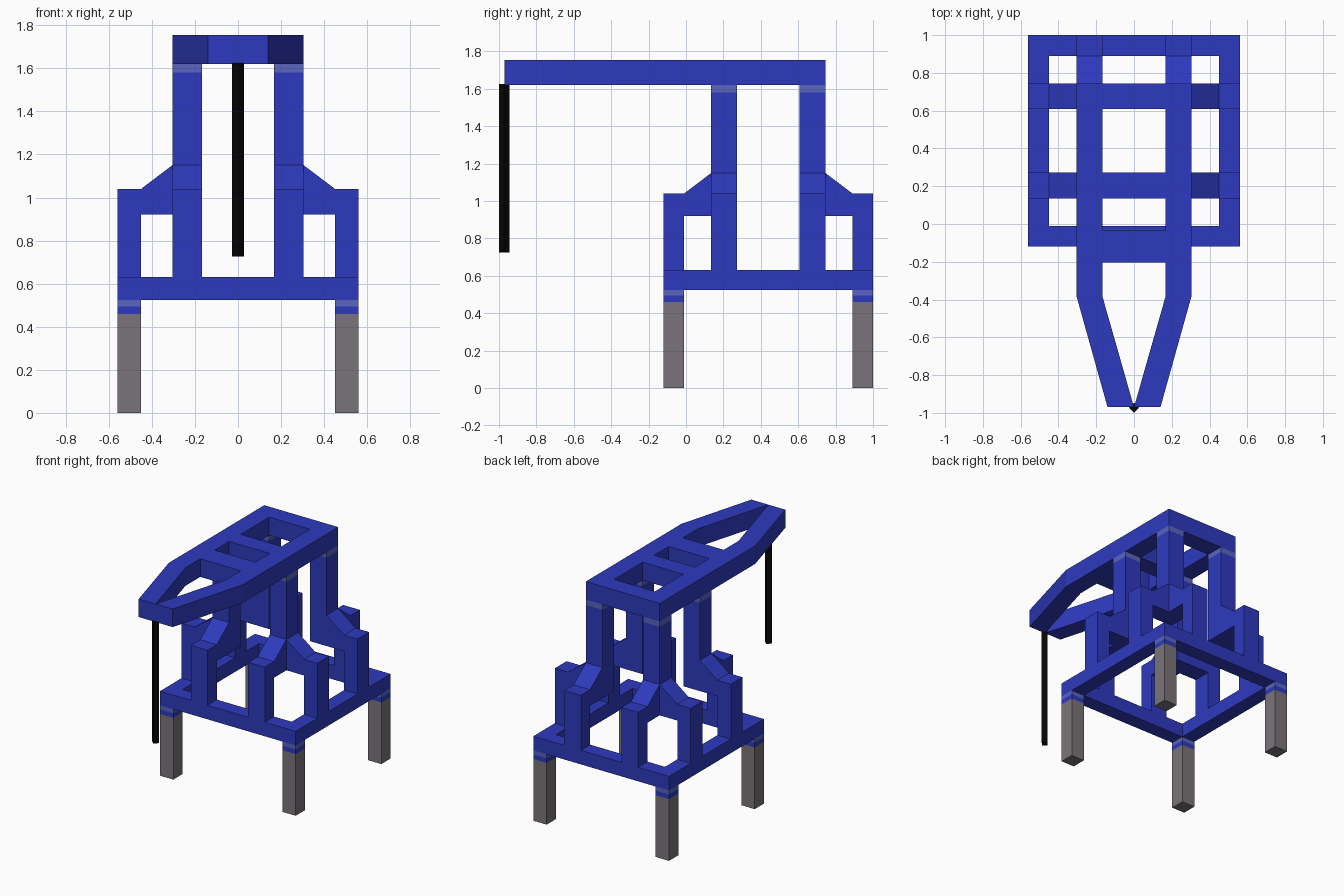
import bpy, bmesh, math
from mathutils import Vector

if "Cube" in bpy.data.objects:
    bpy.data.objects.remove(bpy.data.objects["Cube"])


def material(name, rgb):
    m = bpy.data.materials.new(name)
    m.diffuse_color = (*rgb, 1)
    m.use_nodes = True
    m.node_tree.nodes["Principled BSDF"].inputs["Base Color"].default_value = m.diffuse_color
    return m


BLUE = material("frame blue", (0.027, 0.042, 0.52))
PALE = material("pale joint blue", (0.10, 0.13, 0.52))
GREY = material("leg grey", (0.195, 0.175, 0.195))
BLACK = material("cable black", (0.002, 0.002, 0.002))

CY = 0.44                      # y centre of the square tower
OUT, INN = 0.56, 0.45          # outer and inner half widths of the base
COL_IN, COL_OUT = 0.168, 0.305  # column extents from the centre
SIGNS = [(sx, sy) for sx in (-1, 1) for sy in (-1, 1)]


def prism(name, points, offset, mat):
    """Extrude a planar outline of 3D points along an offset vector."""
    bm = bmesh.new()
    face = bm.faces.new([bm.verts.new(p) for p in points])
    new = bmesh.ops.extrude_face_region(bm, geom=[face], use_keep_orig=True)["geom"]
    bmesh.ops.translate(bm, vec=Vector(offset),
                        verts=[v for v in new if isinstance(v, bmesh.types.BMVert)])
    bmesh.ops.recalc_face_normals(bm, faces=bm.faces[:])
    me = bpy.data.meshes.new(name)
    bm.to_mesh(me)
    bm.free()
    me.materials.append(mat)
    ob = bpy.data.objects.new(name, me)
    bpy.context.collection.objects.link(ob)
    return ob


def box(name, x, y, z, mat):
    pts = [(x[0], y[0], z[0]), (x[1], y[0], z[0]), (x[1], y[1], z[0]), (x[0], y[1], z[0])]
    return prism(name, pts, (0, 0, z[1] - z[0]), mat)


def corner(sx, sy, a, b):
    """x and y ranges of a square post in one quadrant of the tower."""
    return sorted((sx * a, sx * b)), sorted((CY + sy * a, CY + sy * b))


# Legs and tower columns, one per quadrant
for sx, sy in SIGNS:
    x, y = corner(sx, sy, INN, OUT)
    box("leg", x, y, (0, 0.46), GREY)
    box("leg_socket", x, y, (0.46, 0.495), BLUE)
    box("leg_joint", x, y, (0.495, 0.525), PALE)
    x, y = corner(sx, sy, COL_IN, COL_OUT)
    box("column", x, y, (0.92, 1.58), BLUE)
    box("column_joint", x, y, (1.58, 1.62), PALE)

# Square base frame
for s in (-1, 1):
    box("base_cross_beam", (-OUT, OUT), sorted((CY + s * INN, CY + s * OUT)), (0.525, 0.63), BLUE)
    box("base_side_beam", sorted((s * INN, s * OUT)), (CY - INN, CY + INN), (0.525, 0.63), BLUE)

# Outrigger arms: a post with a sloped bracket, two per column
ARM = [(COL_OUT, 0.92), (INN, 0.92), (INN, 0.63), (OUT, 0.63),
       (OUT, 1.04), (INN, 1.04), (COL_OUT, 1.15)]
width = COL_OUT - COL_IN
for sx, sy in SIGNS:
    prism("side_outrigger", [(sx * u, CY + sy * COL_IN, z) for u, z in ARM],
          (0, sy * width, 0), BLUE)
    prism("end_outrigger", [(sx * COL_IN, CY + sy * u, z) for u, z in ARM],
          (sx * width, 0, 0), BLUE)

# Boom rails tapering to the front tip
BOOM = (1.62, 1.755)
RAIL = [(COL_IN, CY + COL_OUT), (COL_OUT, CY + COL_OUT), (COL_OUT, -0.38),
        (0.14, -0.97), (0, -0.97), (COL_IN, -0.38)]
for s in (-1, 1):
    prism("boom_rail", [(s * x, y, BOOM[0]) for x, y in RAIL], (0, 0, BOOM[1] - BOOM[0]), BLUE)

# Boom crossbars
for y in ((-0.205, -0.035), (CY - COL_OUT, CY - COL_IN), (CY + COL_IN, CY + COL_OUT)):
    box("boom_crossbar", (-COL_IN, COL_IN), y, BOOM, BLUE)

# Hanging cable: a four-sided rod with its corners on the axes
r, cy = 0.0275, -0.9725
prism("cable", [(r * math.cos(k * math.pi / 2), cy + r * math.sin(k * math.pi / 2), 0.725)
                for k in range(4)], (0, 0, 0.9), BLACK)
